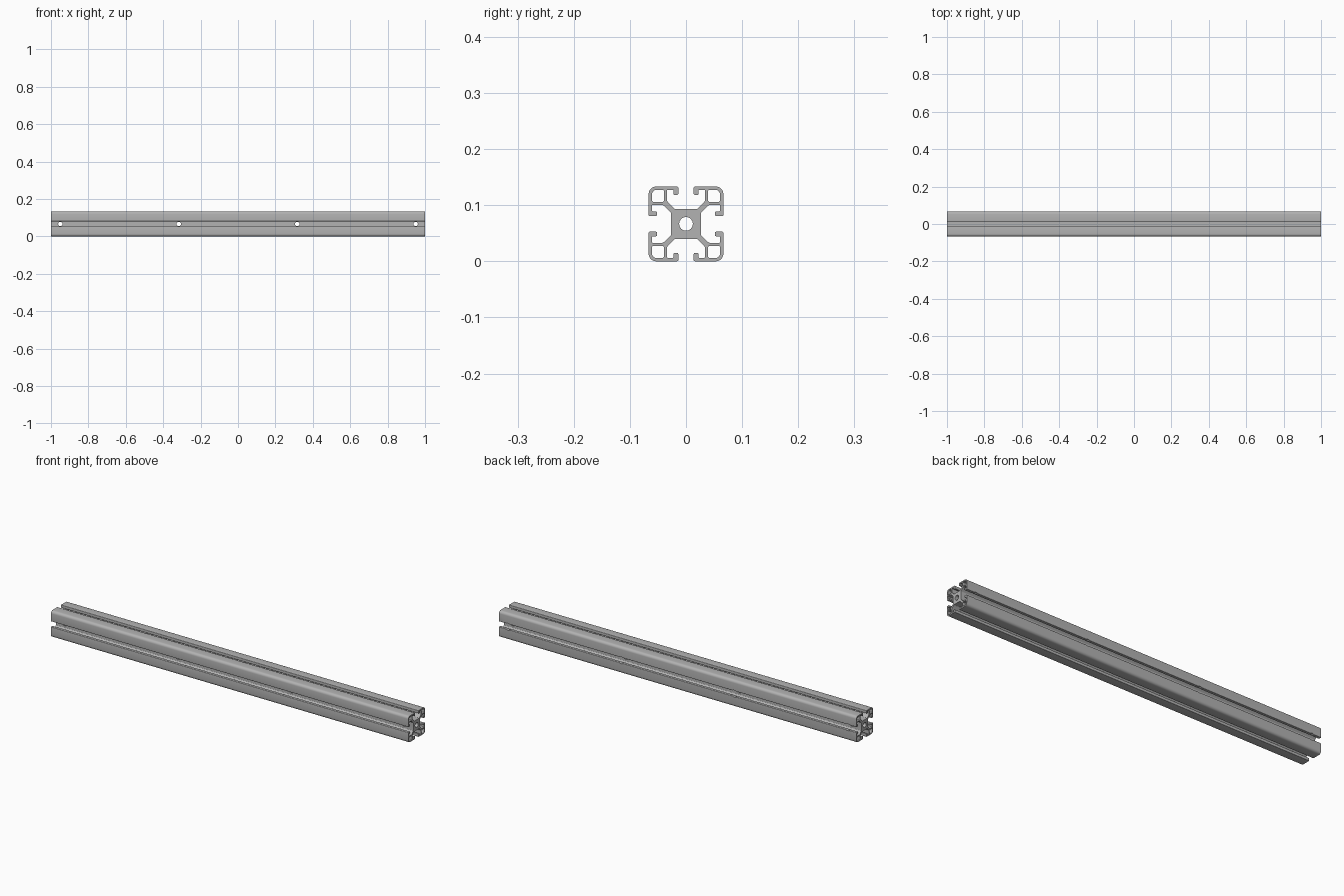
import bpy, bmesh
from math import pi, sin, cos, tan
from mathutils import Vector, Matrix

old = bpy.data.objects.get("Cube")
if old:
    bpy.data.objects.remove(old, do_unlink=True)

MM = 1 / 300          # profile is drawn in millimetres: 40 x 40 x 600
HALF, LENGTH = 20, 600


def fillet(corners, steps=5):
    """Round each (x, y, radius) corner of a closed outline."""
    out = []
    for i, (x, y, r) in enumerate(corners):
        p = Vector((x, y))
        if r == 0:
            out.append(p)
            continue
        a = (Vector(corners[i - 1][:2]) - p).normalized()
        b = (Vector(corners[(i + 1) % len(corners)][:2]) - p).normalized()
        half = a.angle(b) / 2
        centre = p + (a + b).normalized() * (r / sin(half))
        start = p + a * (r / tan(half)) - centre
        end = p + b * (r / tan(half)) - centre
        sweep = start.angle_signed(end)
        for k in range(steps + 1):
            t = -sweep * k / steps
            out.append(centre + Matrix.Rotation(t, 2) @ start)
    return out


def turn(points, quarter):
    for _ in range(quarter):
        points = [(y, -x, r) for x, y, r in points]
    return points


# One side of a slot, from the core out to the lip
side = [(6, 8, 1), (10.2, 12.2, 2.5), (10.2, 18.2, 0.6), (6.6, 18.2, 0.6),
        (6.6, 15.5, 0.5), (4.1, 15.5, 0.8), (4.1, HALF, 0.8)]
quarter = side + [(HALF, HALF, 4)] + [(y, x, r) for x, y, r in reversed(side)]
outline = [c for q in range(4) for c in turn(quarter, q)]
pocket = [(11.8, 11.8, 0.8), (11.8, 18.2, 0.8), (18.2, 18.2, 2.4), (18.2, 11.8, 0.8)]
bore = [Vector((3.65 * cos(2 * pi * k / 32), 3.65 * sin(2 * pi * k / 32))) for k in range(32)]
loops = [fillet(outline), bore] + [fillet(turn(pocket, q)) for q in range(4)]

# Extruded bar along x
bm = bmesh.new()
edges = []
for loop in loops:
    vs = [bm.verts.new((-LENGTH / 2 * MM, p.x * MM, (p.y + HALF) * MM)) for p in loop]
    edges += [bm.edges.new((vs[i - 1], vs[i])) for i in range(len(vs))]
bmesh.ops.triangle_fill(bm, edges=edges, use_beauty=True)
ext = bmesh.ops.extrude_face_region(bm, geom=bm.faces[:], use_keep_orig=True)
moved = [g for g in ext["geom"] if isinstance(g, bmesh.types.BMVert)]
bmesh.ops.translate(bm, verts=moved, vec=(LENGTH * MM, 0, 0))
bmesh.ops.recalc_face_normals(bm, faces=bm.faces[:])
mesh = bpy.data.meshes.new("slotted_bar")
bm.to_mesh(mesh)
bm.free()
bar = bpy.data.objects.new("slotted_bar", mesh)
bpy.context.collection.objects.link(bar)

metal = bpy.data.materials.new("aluminium_grey")
metal.use_nodes = True
colour = (0.45, 0.45, 0.45, 1)
metal.diffuse_color = colour
metal.node_tree.nodes["Principled BSDF"].inputs["Base Color"].default_value = colour
mesh.materials.append(metal)

# Cross holes through the core, with wider access holes through the back lips
bm = bmesh.new()
for x in (-285, -95, 95, 285):
    for radius, y0, y1 in ((3.5, -10, 10), (5.2, 12, 25)):
        place = Matrix.Translation(Vector((x, (y0 + y1) / 2, HALF)) * MM) @ Matrix.Rotation(pi / 2, 4, "X")
        bmesh.ops.create_cone(bm, cap_ends=True, segments=32, radius1=radius * MM,
                              radius2=radius * MM, depth=(y1 - y0) * MM, matrix=place)
drill_mesh = bpy.data.meshes.new("drill_cutter")
bm.to_mesh(drill_mesh)
bm.free()
drill = bpy.data.objects.new("drill_cutter", drill_mesh)
drill.hide_render = True
bpy.context.collection.objects.link(drill)

cut = bar.modifiers.new("cross_holes", "BOOLEAN")
cut.operation = "DIFFERENCE"
cut.solver = "EXACT"
cut.object = drill
bpy.ops.object.select_all(action="DESELECT")
bpy.context.view_layer.objects.active = bar
bar.select_set(True)
bpy.ops.object.modifier_apply(modifier=cut.name)
bpy.data.objects.remove(drill, do_unlink=True)
bpy.ops.object.shade_smooth_by_angle(angle=pi / 6)
